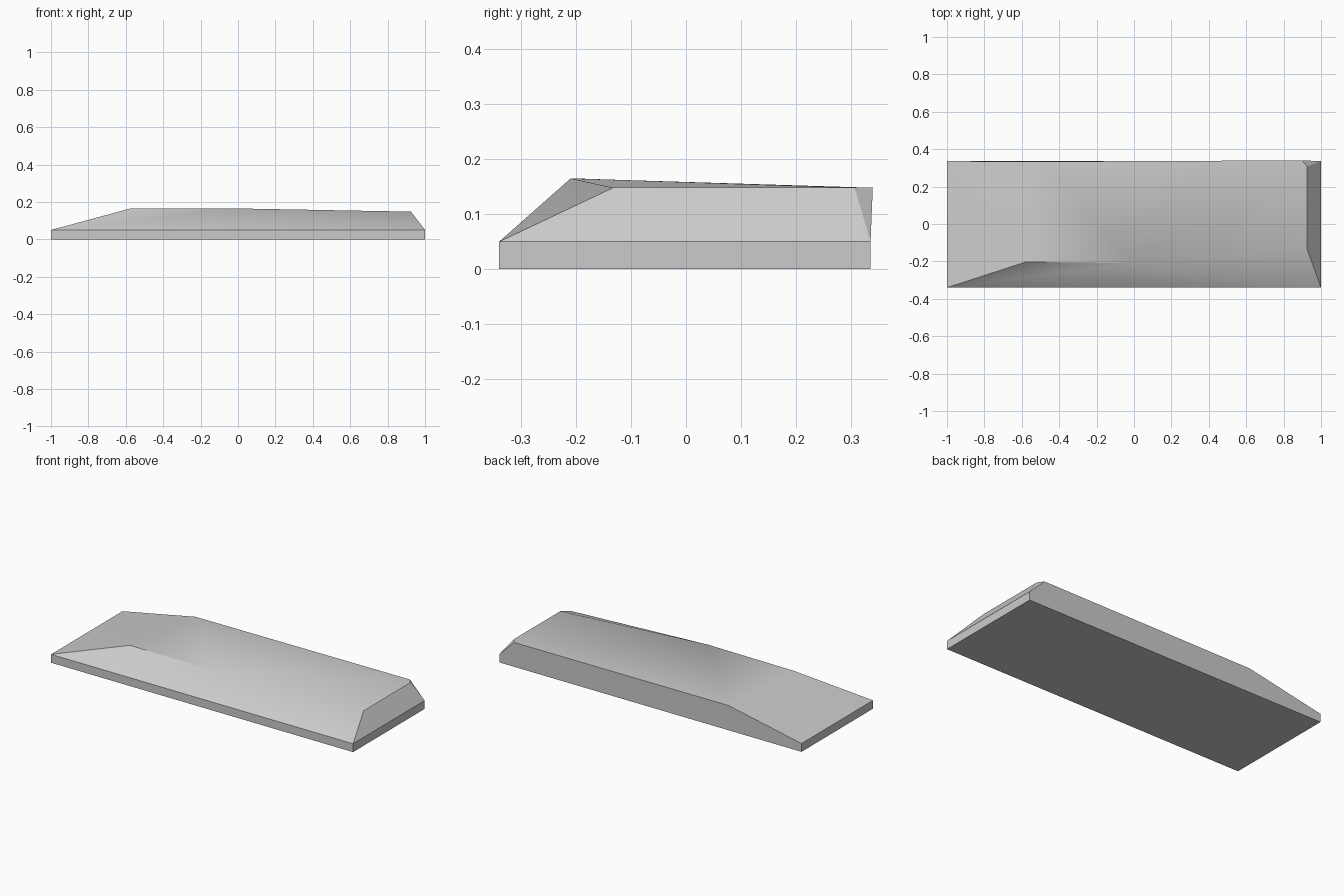
import bpy
import bmesh
import math

if "Cube" in bpy.data.objects:
    bpy.data.objects.remove(bpy.data.objects["Cube"], do_unlink=True)

grey = bpy.data.materials.new("plain_grey")
grey.use_nodes = True
colour = (0.6, 0.6, 0.6, 1)
grey.diffuse_color = colour
grey.node_tree.nodes["Principled BSDF"].inputs["Base Color"].default_value = colour

bm = bmesh.new()

# Low slab: a floor outline and a rim outline above it
outline = [(-1, -0.34), (1, -0.34), (1, 0.336), (-1, 0.336)]
floor = [bm.verts.new((x, y, 0)) for x, y in outline]
rim = [bm.verts.new((x, y, 0.05)) for x, y in outline]
bm.faces.new(floor[::-1])
for i in range(4):
    j = (i + 1) % 4
    bm.faces.new((floor[i], floor[j], rim[j], rim[i]))
front_l, front_r, back_r, back_l = rim

# Crown outline: front ridge, right end, then back edge
crown = [(-0.575, -0.202, 0.165), (0, -0.21, 0.165), (0.925, -0.133, 0.148),
         (0.925, 0.307, 0.148), (0.9, 0.34, 0.148), (-0.515, 0.334, 0.147)]
ridge, middle, end_front, end_back, back_end, back_start = map(bm.verts.new, crown)

facets = [
    # Front slope, twisting toward the right end
    (front_l, front_r, middle, ridge), (front_r, end_front, middle),
    # Right end bevel and its clipped back corner
    (front_r, back_r, end_back, end_front), (back_r, back_end, end_back),
    # Back wall
    (back_r, back_l, back_start, back_end),
    # Long slope on the other end
    (front_l, ridge, back_l), (ridge, back_start, back_l),
    # Top
    (ridge, middle, back_start), (middle, back_end, back_start),
    (middle, end_front, end_back, back_end),
]
for corners in facets:
    bm.faces.new(corners)
bmesh.ops.recalc_face_normals(bm, faces=bm.faces)

mesh = bpy.data.meshes.new("bevelled_slab")
bm.to_mesh(mesh)
bm.free()
mesh.materials.append(grey)
slab = bpy.data.objects.new("bevelled_slab", mesh)
bpy.context.collection.objects.link(slab)

# Soft shading across the gentle bends only
bpy.ops.object.select_all(action="DESELECT")
slab.select_set(True)
bpy.context.view_layer.objects.active = slab
bpy.ops.object.shade_smooth_by_angle(angle=math.radians(28))
